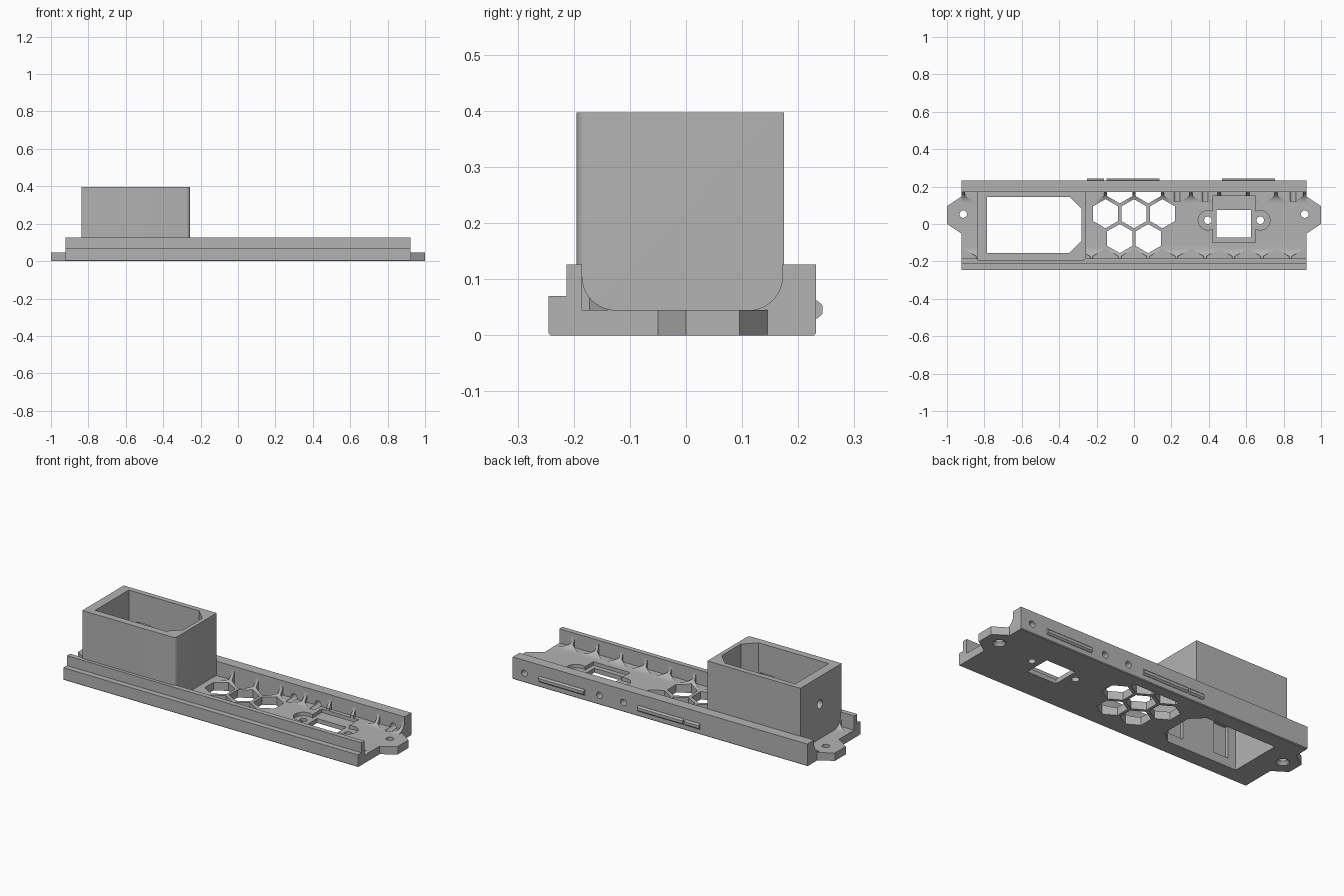
import bpy, bmesh, math
from math import sin, cos, pi
from mathutils import Vector

if "Cube" in bpy.data.objects:
    bpy.data.objects.remove(bpy.data.objects["Cube"], do_unlink=True)

grey = bpy.data.materials.new("plain grey")
grey.use_nodes = True
color = (0.45, 0.45, 0.45, 1)
grey.diffuse_color = color
grey.node_tree.nodes["Principled BSDF"].inputs["Base Color"].default_value = color


def prism(name, points, lo, hi, axis="z", top=1.0):
    """Extrude a 2D outline along an axis; top scales the far end about its middle."""
    place = {"x": lambda a, b, h: (h, a, b), "y": lambda a, b, h: (a, h, b),
             "z": lambda a, b, h: (a, b, h)}[axis]
    mid = sum((Vector(p) for p in points), Vector((0, 0))) / len(points)
    bm = bmesh.new()
    ends = []
    for h, s in ((lo, 1), (hi, top)):
        ring = [mid + (Vector(p) - mid) * s for p in points]
        ends.append([bm.verts.new(place(p.x, p.y, h)) for p in ring])
    bm.faces.new(ends[0])
    bm.faces.new(ends[1])
    n = len(points)
    for i in range(n):
        j = (i + 1) % n
        bm.faces.new((ends[0][i], ends[0][j], ends[1][j], ends[1][i]))
    bmesh.ops.recalc_face_normals(bm, faces=bm.faces)
    mesh = bpy.data.meshes.new(name)
    bm.to_mesh(mesh)
    bm.free()
    mesh.materials.append(grey)
    obj = bpy.data.objects.new(name, mesh)
    bpy.context.collection.objects.link(obj)
    return obj


def arc(cx, cy, r, a0=0, a1=360, n=24):
    steps = n if a1 - a0 >= 360 else n + 1
    angles = [math.radians(a0 + (a1 - a0) * i / n) for i in range(steps)]
    return [(cx + r * cos(a), cy + r * sin(a)) for a in angles]


def rect(x0, x1, y0, y1):
    return [(x0, y0), (x1, y0), (x1, y1), (x0, y1)]


def hexagon(cx, cy, r=0.078):
    """Pointed hexagon held between the inner faces of the side walls."""
    return [(x, min(max(y, WALL_FRONT), WALL_BACK)) for x, y in arc(cx, cy, r, 30, 390, 6)]


def combine(target, tool, operation):
    bpy.context.view_layer.objects.active = target
    mod = target.modifiers.new("combine", "BOOLEAN")
    mod.operation, mod.solver, mod.object = operation, "EXACT", tool
    bpy.ops.object.modifier_apply(modifier=mod.name)
    bpy.data.objects.remove(tool, do_unlink=True)


def cut(target, *args, **kw):
    combine(target, prism("cutter", *args, **kw), "DIFFERENCE")


def add(target, *args, **kw):
    combine(target, prism("addition", *args, **kw), "UNION")


WALL_FRONT, WALL_BACK, FLOOR = -0.185, 0.172, 0.045
STEP_X, STEP_Y = 0.152, 0.133

# Tray: channel section with a stepped front lip and rounded inner corners
section = [(-0.241, 0), (0.228, 0), (0.232, 0.004), (0.232, 0.126), (WALL_BACK, 0.126)]
section += arc(WALL_BACK - 0.06, FLOOR + 0.06, 0.06, -90, 0, 10)[::-1]
section += arc(WALL_FRONT + 0.06, FLOOR + 0.06, 0.06, 180, 270, 10)[::-1]
section += [(WALL_FRONT, 0.126), (-0.213, 0.126), (-0.213, 0.07), (-0.245, 0.07), (-0.245, 0.004)]
tray = prism("tray", section, -0.922, 0.922, "x")

# Honeycomb pockets scalloping the inner corners, down to the floor
for k in range(-6, 7):
    cut(tray, hexagon(k * STEP_X, 0.055 - 2 * STEP_Y), FLOOR, 0.2)
    if k < 6:
        cut(tray, hexagon((k + 0.5) * STEP_X, 0.055 + STEP_Y), FLOOR, 0.2)

# Mounting ears with countersunk screw holes
for s in (-1, 1):
    ear = [(s * x, y) for x, y in ((0.88, 0.145), (0.925, 0.145), (1, 0.095),
                                   (1, 0.0), (0.925, -0.05), (0.88, -0.05))]
    add(tray, ear, 0, FLOOR)
    cut(tray, arc(s * 0.913, 0.053, 0.02), -0.1, 0.3)
    cut(tray, arc(s * 0.913, 0.053, 0.036), -0.002, 0.02, top=0.5)

# Tall socket housing
housing = [(-0.838, -0.195), *arc(-0.276, -0.175, 0.02, -90, 0, 6), (-0.256, 0.175), (-0.838, 0.175)]
add(tray, housing, 0.01, 0.397)
opening = [(-0.785, -0.155), (-0.345, -0.155), (-0.28, -0.09), (-0.28, 0.08),
           (-0.345, 0.145), (-0.785, 0.145)]
cut(tray, opening, -0.1, 0.5)

# Latch recesses inside the housing, and its cable hole
for x in (-0.40, -0.69):
    cut(tray, rect(x - 0.045, x + 0.045, 0.05, 0.23), -0.175, 0.165, "y")
cut(tray, arc(0, 0.24, 0.024), -0.9, -0.7, "x")

# Vent holes through the floor
vents = [(k, 0) for k in (-1, 0, 1)] + [(k, r) for r in (-1, 1) for k in (-0.5, 0.5)]
for k, row in vents:
    cut(tray, hexagon(k * STEP_X, 0.055 + row * STEP_Y), -0.1, 0.2)

# Recessed seat, window and screw holes for the small connector
cut(tray, rect(0.42, 0.65, -0.10, 0.15), 0.025, 0.06)
for x in (0.395, 0.675):
    cut(tray, arc(x, 0.02, 0.052), 0.025, 0.061)
    cut(tray, arc(x, 0.02, 0.02), -0.1, 0.2)
cut(tray, rect(0.442, 0.625, -0.073, 0.075), -0.1, 0.2)

# Round holes through the back wall
for x in (0.85, 0.38, 0.23):
    cut(tray, arc(x, 0.053, 0.018), 0.12, 0.3, "y")

bpy.ops.object.select_all(action="DESELECT")
tray.select_set(True)
bpy.context.view_layer.objects.active = tray
bpy.ops.object.shade_smooth_by_angle(angle=math.radians(25))

# Bevelled ridges along the back face
ridge = [(0.225, 0.03), (0.234, 0.03), (0.243, 0.038), (0.243, 0.054), (0.234, 0.062), (0.225, 0.062)]
for i, (x0, x1) in enumerate(((-0.25, -0.16), (-0.148, 0.135), (0.47, 0.755))):
    prism(f"back_ridge_{i + 1}", ridge, x0, x1, "x")
